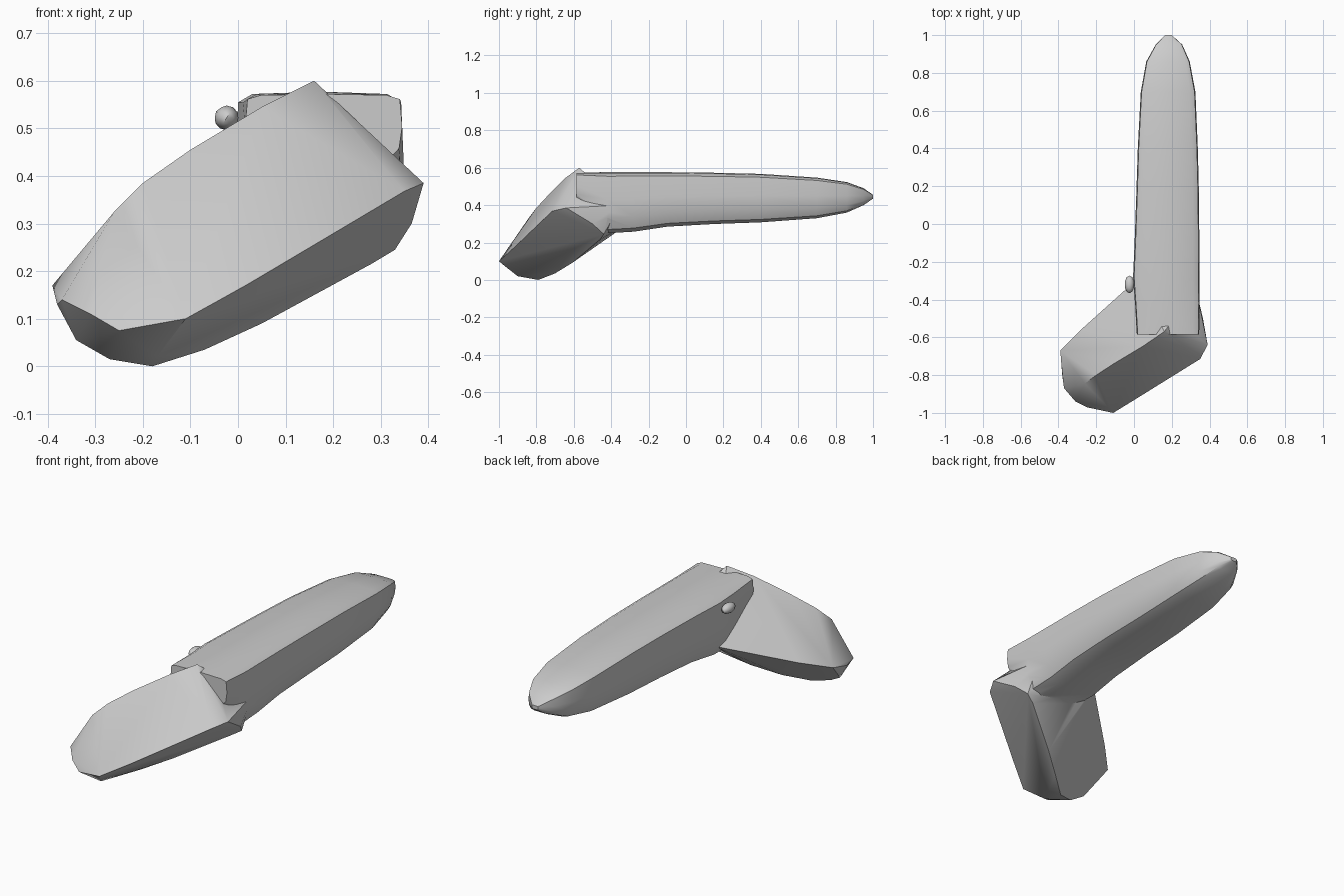
import bpy, bmesh
from math import radians
from mathutils import Vector

cube = bpy.data.objects.get("Cube")
if cube:
    bpy.data.objects.remove(cube)

grey = bpy.data.materials.new("plain_grey")
grey.use_nodes = True
COLOUR = (0.6, 0.6, 0.6, 1)
grey.diffuse_color = COLOUR
grey.node_tree.nodes["Principled BSDF"].inputs["Base Color"].default_value = COLOUR


def make_object(name, bm):
    bmesh.ops.recalc_face_normals(bm, faces=bm.faces)
    mesh = bpy.data.meshes.new(name)
    bm.to_mesh(mesh)
    bm.free()
    mesh.materials.append(grey)
    obj = bpy.data.objects.new(name, mesh)
    bpy.context.collection.objects.link(obj)
    return obj


def section(y, left, right, low, high):
    """Box section with small top chamfers, bulging sides and a rounder belly."""
    w, h = right - left, high - low
    half = [(0.0, 1.0), (0.40, 0.985), (0.485, 0.93), (0.50, 0.55),
            (0.48, 0.25), (0.40, 0.06), (0.25, 0.0)]
    outline = half + [(-u, v) for u, v in reversed(half[1:])]
    mid = (left + right) / 2
    return [Vector((mid + u * w, y, low + v * h)) for u, v in outline]


# Long arm: sections lofted from the elbow to the tapered tip
stations = [(-0.585, 0.015, 0.345, 0.42, 0.572), (-0.42, 0.005, 0.348, 0.25, 0.577),
            (-0.28, -0.005, 0.347, 0.258, 0.577), (-0.1, 0.003, 0.346, 0.285, 0.576),
            (0.15, 0.012, 0.344, 0.299, 0.573), (0.4, 0.02, 0.338, 0.308, 0.567),
            (0.7, 0.036, 0.325, 0.33, 0.547), (0.86, 0.065, 0.295, 0.36, 0.523),
            (0.95, 0.115, 0.255, 0.4, 0.49), (1.0, 0.165, 0.2, 0.435, 0.455)]
bm = bmesh.new()
rings = [[bm.verts.new(p) for p in section(*s)] for s in stations]
for a, b in zip(rings, rings[1:]):
    for i in range(len(a)):
        j = (i + 1) % len(a)
        bm.faces.new((a[i], a[j], b[j], b[i]))
bm.faces.new(rings[0])
bm.faces.new(rings[-1])
long_arm = make_object("long_arm", bm)

# Short arm: a four-edged bar with a rounded end, wrapped around its edge lines
ridge = [(0.16, -0.57, 0.6), (0.05, -0.645, 0.545), (-0.1, -0.735, 0.455),
         (-0.2, -0.8, 0.385), (-0.26, -0.845, 0.325)]
front_edge = [(-0.25, -0.97, 0.075), (-0.11, -1.0, 0.1), (0.02, -0.92, 0.172),
              (0.28, -0.755, 0.33), (0.35, -0.715, 0.368), (0.39, -0.64, 0.385)]
belly = [(-0.18, -0.79, 0.0), (-0.07, -0.7, 0.035), (0.05, -0.61, 0.09),
         (0.28, -0.46, 0.215), (0.33, -0.44, 0.245), (0.365, -0.5, 0.3)]
back_edge = [(-0.39, -0.67, 0.17), (-0.27, -0.55, 0.21), (-0.1, -0.42, 0.265),
             (0.03, -0.28, 0.32), (0.33, -0.35, 0.4)]
rounded_end = [(-0.38, -0.8, 0.13), (-0.37, -0.87, 0.14), (-0.31, -0.94, 0.11),
               (-0.27, -0.82, 0.015), (-0.34, -0.8, 0.055), (-0.17, -0.9, 0.02)]
bm = bmesh.new()
for p in ridge + front_edge + belly + back_edge + rounded_end:
    bm.verts.new(p)
hull = bmesh.ops.convex_hull(bm, input=bm.verts)
loose = [v for v in bm.verts if not v.link_faces]
bmesh.ops.delete(bm, geom=loose, context="VERTS")
short_arm = make_object("short_arm", bm)

# Small lump on the inner side of the elbow
bm = bmesh.new()
bmesh.ops.create_icosphere(bm, subdivisions=2, radius=0.026)
for v in bm.verts:
    v.co = Vector((v.co.x - 0.024, v.co.y * 1.8 - 0.32, v.co.z + 0.522))
elbow_lump = make_object("elbow_lump", bm)

# Fuse the parts into one body
bpy.context.view_layer.objects.active = long_arm
for part in (short_arm, elbow_lump):
    mod = long_arm.modifiers.new("fuse", "BOOLEAN")
    mod.operation = "UNION"
    mod.solver = "EXACT"
    mod.object = part
    bpy.ops.object.modifier_apply(modifier=mod.name)
    bpy.data.objects.remove(part)
long_arm.name = "bent_body"

bpy.ops.object.select_all(action="DESELECT")
long_arm.select_set(True)
bpy.ops.object.shade_smooth_by_angle(angle=radians(35))
